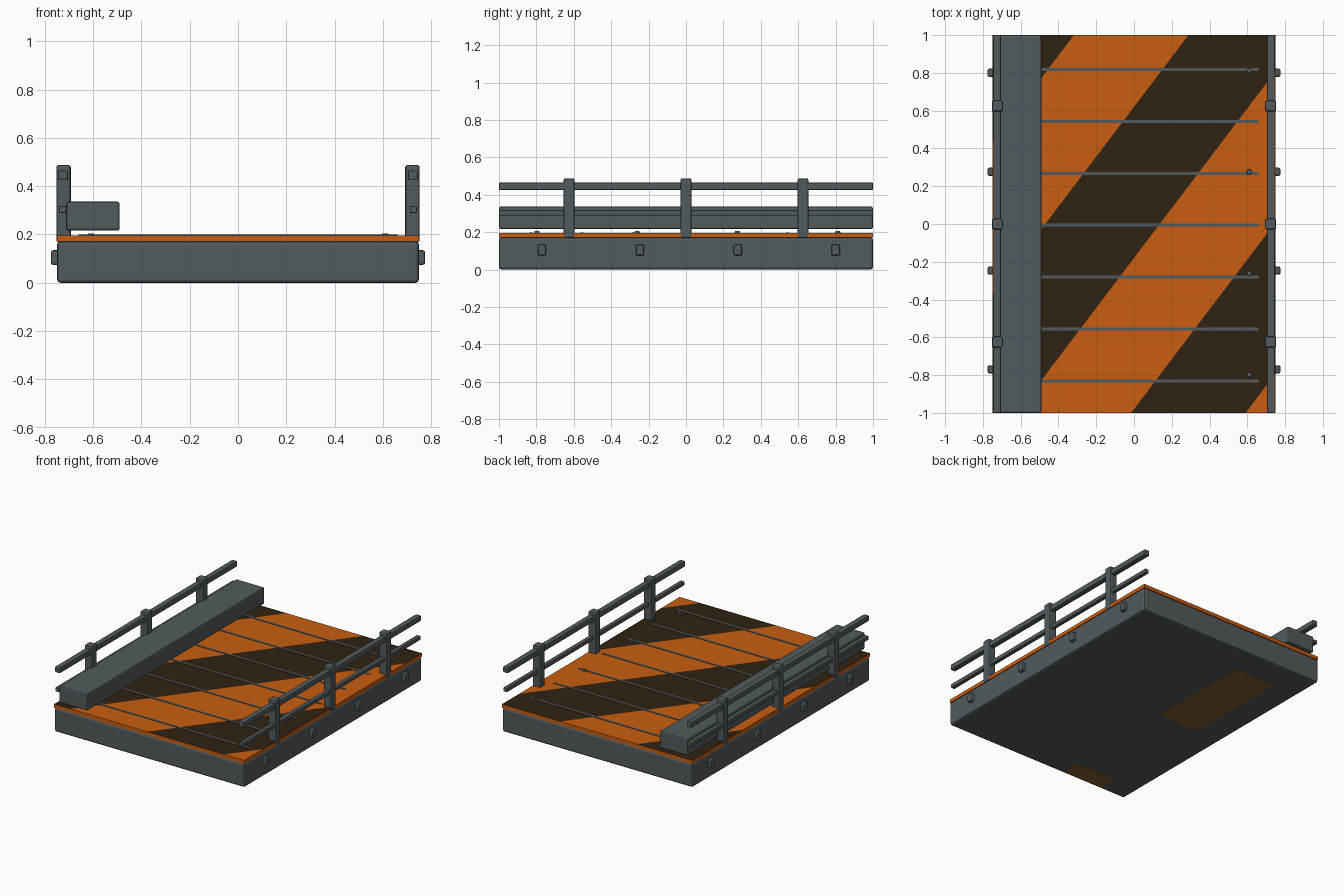
import bpy, bmesh, math
from mathutils import Vector

if "Cube" in bpy.data.objects:
    bpy.data.objects.remove(bpy.data.objects["Cube"])


def material(name, rgb):
    m = bpy.data.materials.new(name)
    m.diffuse_color = (*rgb, 1)
    m.use_nodes = True
    m.node_tree.nodes["Principled BSDF"].inputs["Base Color"].default_value = m.diffuse_color
    return m


GREY = material("steel grey", (0.085, 0.104, 0.112))
ORANGE = material("hazard orange", (0.58, 0.11, 0.005))
DARK = material("hazard dark", (0.028, 0.016, 0.006))
BROWN = material("rust brown", (0.23, 0.11, 0.03))


def finish(bm, name, mats):
    mesh = bpy.data.meshes.new(name)
    bm.to_mesh(mesh)
    bm.free()
    for m in mats:
        mesh.materials.append(m)
    ob = bpy.data.objects.new(name, mesh)
    bpy.context.collection.objects.link(ob)
    return ob


def box_mesh(x, y, z):
    bm = bmesh.new()
    bmesh.ops.create_cube(bm, size=1)
    for v in bm.verts:
        v.co = Vector([(lo + hi) / 2 + c * (hi - lo)
                       for c, (lo, hi) in zip(v.co, (x, y, z))])
    return bm


def box(name, x, y, z, mat=GREY, bevel=0.0):
    bm = box_mesh(x, y, z)
    if bevel:
        bmesh.ops.bevel(bm, geom=bm.edges[:], offset=bevel, segments=2,
                        profile=0.5, affect='EDGES')
    return finish(bm, name, [mat])


def span(side, a, b):
    return tuple(sorted((side * a, side * b)))


# Base slab
box("base_slab", (-0.75, 0.75), (-1, 1), (0, 0.172), bevel=0.014)

# Deck sheet, cut along diagonal stripe edges y = 1.32 x + c
SLOPE, FIRST, WIDTH = 1.32, -0.18, 0.8
bm = box_mesh((-0.75, 0.75), (-1, 1), (0.17, 0.196))
for k in range(-3, 4):
    bmesh.ops.bisect_plane(bm, geom=bm.verts[:] + bm.edges[:] + bm.faces[:],
                           plane_co=(0, FIRST + k * WIDTH, 0),
                           plane_no=(-SLOPE, 1, 0))
bm.normal_update()
for f in bm.faces:
    p = f.calc_center_median()
    band = math.floor((p.y - SLOPE * p.x - FIRST) / WIDTH)
    f.material_index = 1 if f.normal.z > 0.5 and band % 2 == 0 else 0
finish(bm, "striped_deck", [ORANGE, DARK])

# Plank seams across the deck
for i in range(7):
    y = 0.817 - i * 0.2745
    box(f"deck_seam_{i}", (-0.66, 0.66), (y - 0.008, y + 0.008), (0.19, 0.199))

# Underside patches
box("underside_patch_large", (-0.55, -0.22), (0, 0.79), (-0.001, 0.004), BROWN)
box("underside_patch_small", (-0.55, -0.22), (-0.985, -0.84), (-0.001, 0.004), BROWN)

# Parts repeated on both sides
for s, tag in ((-1, "left"), (1, "right")):
    for i, y in enumerate((-0.625, 0, 0.625)):
        box(f"{tag}_post_{i}", span(s, 0.693, 0.753), (y - 0.029, y + 0.029),
            (0.168, 0.488), bevel=0.009)
    box(f"{tag}_top_rail", span(s, 0.705, 0.745), (-1, 1), (0.425, 0.465), bevel=0.006)
    box(f"{tag}_lower_rail", span(s, 0.712, 0.741), (-1, 1), (0.289, 0.318), bevel=0.004)
    for i in range(4):
        y = -0.77 + i * 0.5235
        box(f"{tag}_side_bolt_{i}", span(s, 0.735, 0.775), (y - 0.022, y + 0.022),
            (0.074, 0.135), bevel=0.009)
        # Low round rivets on the deck
        bm = bmesh.new()
        bmesh.ops.create_cone(bm, cap_ends=True, segments=10, radius1=0.017,
                              radius2=0.012, depth=0.015)
        bmesh.ops.translate(bm, verts=bm.verts[:],
                            vec=(s * 0.61, -0.797 + i * 0.536, 0.1975))
        finish(bm, f"{tag}_deck_rivet_{i}", [GREY])

# Long beam beside the left railing
box("side_beam", (-0.712, -0.49), (-1, 1), (0.216, 0.336), bevel=0.01)
